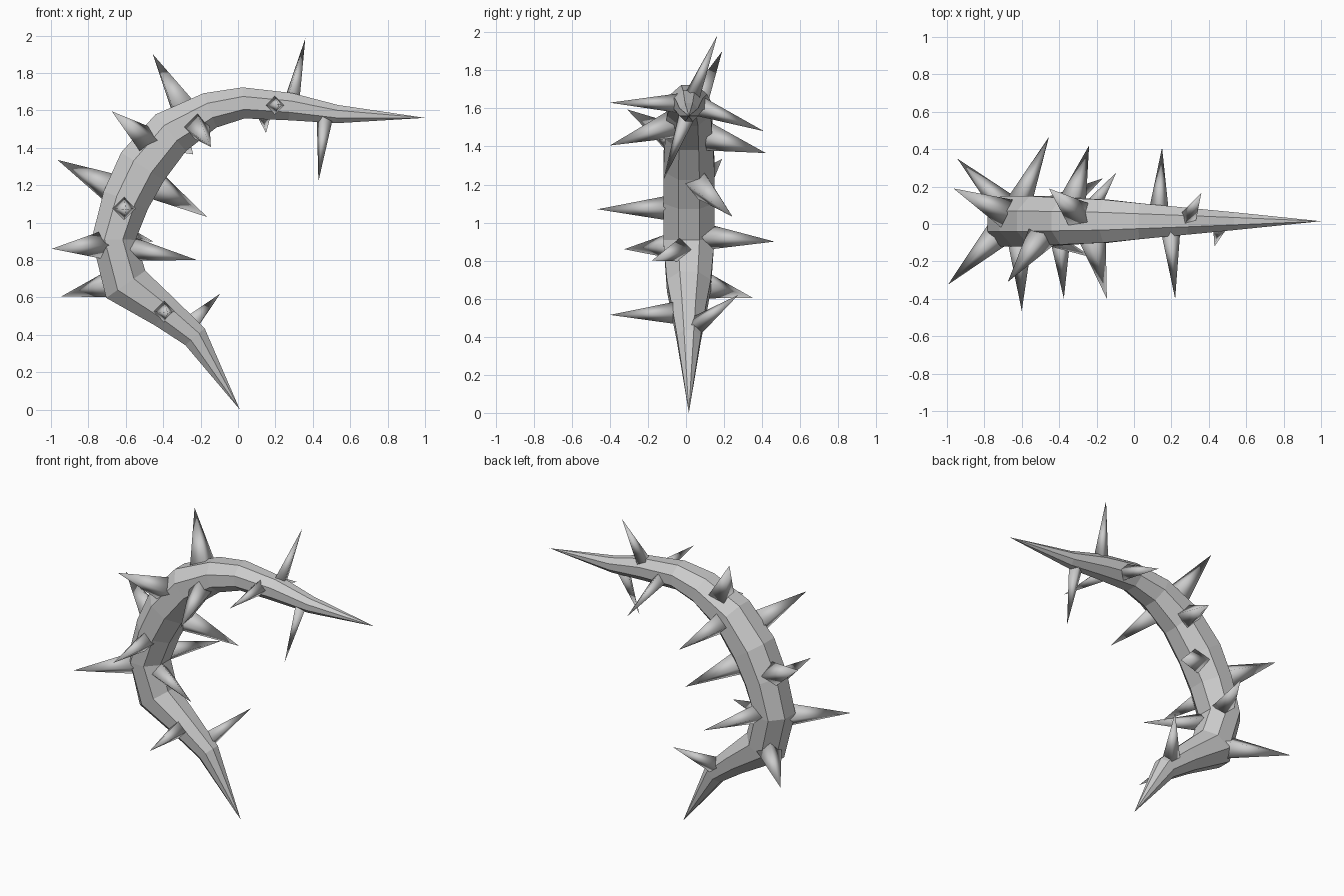
import bpy
import bmesh
import math
from mathutils import Vector

cube = bpy.data.objects.get("Cube")
if cube:
    bpy.data.objects.remove(cube, do_unlink=True)

bone = bpy.data.materials.new("pale_grey_bone")
bone.use_nodes = True
grey = (0.6, 0.6, 0.6, 1)
bone.diffuse_color = grey
bone.node_tree.nodes["Principled BSDF"].inputs["Base Color"].default_value = grey

# Spine stations: x, z, radius in the bend plane, radius across it
MID_Y = 0.015
SPINE = [
    (0.01, 0.0, 0, 0), (-0.23, 0.39, 0.07, 0.065), (-0.39, 0.52, 0.09, 0.09),
    (-0.6, 0.67, 0.13, 0.12), (-0.665, 0.91, 0.12, 0.14), (-0.6, 1.12, 0.13, 0.14),
    (-0.51, 1.3, 0.14, 0.14), (-0.36, 1.48, 0.13, 0.13), (-0.15, 1.6, 0.1, 0.12),
    (0.03, 1.64, 0.085, 0.1), (0.28, 1.62, 0.075, 0.075), (0.53, 1.58, 0.05, 0.05),
    (1.0, 1.56, 0, 0),
]
SIDES = 8

# Spikes: tip x, y, z, position along the spine, radius at the skin
SPIKES = [
    (0.36, 0.165, 1.985, 10, 0.042), (-0.455, 0.19, 1.9, 7.5, 0.075),
    (-0.675, -0.31, 1.595, 6.5, 0.075), (-0.965, 0.19, 1.335, 5.1, 0.075),
    (-0.995, -0.325, 0.86, 3.9, 0.07), (-0.945, 0.35, 0.605, 3.1, 0.07),
    (-0.095, 0.275, 0.62, 1.3, 0.05), (-0.22, -0.18, 0.8, 3.85, 0.06),
    (-0.165, 0.245, 1.03, 5.75, 0.075), (-0.145, -0.4, 1.405, 7.55, 0.07),
    (0.15, 0.41, 1.48, 9.4, 0.05), (0.43, -0.12, 1.22, 10.75, 0.042),
    (-0.6, -0.465, 1.07, 4.8, 0.062), (-0.375, -0.4, 0.515, 2.05, 0.055),
    (0.22, -0.4, 1.63, 9.65, 0.048), (-0.24, 0.42, 1.365, 7, 0.07),
    (-0.455, 0.465, 0.9, 4.1, 0.065),
]


def centre(i):
    return Vector((SPINE[i][0], MID_Y, SPINE[i][1]))


def finish(bm, name, smooth):
    bmesh.ops.recalc_face_normals(bm, faces=bm.faces)
    for f in bm.faces:
        f.smooth = smooth
    mesh = bpy.data.meshes.new(name)
    bm.to_mesh(mesh)
    bm.free()
    mesh.materials.append(bone)
    obj = bpy.data.objects.new(name, mesh)
    bpy.context.collection.objects.link(obj)
    return obj


# Faceted curved body, pointed at both ends
bm = bmesh.new()
last = len(SPINE) - 1
rings = []
for i in range(1, last):
    along = ((centre(i) - centre(i - 1)).normalized()
             + (centre(i + 1) - centre(i)).normalized()).normalized()
    side = Vector((0, 1, 0))
    out = side.cross(along)
    ring = []
    for k in range(SIDES):
        a = math.tau * (k + 0.5) / SIDES
        ring.append(bm.verts.new(centre(i) + out * math.cos(a) * SPINE[i][2] * 1.06
                                 + side * math.sin(a) * SPINE[i][3] * 1.04))
    rings.append(ring)
tips = [bm.verts.new(centre(0)), bm.verts.new(centre(last))]
for k in range(SIDES):
    n = (k + 1) % SIDES
    for lower, upper in zip(rings, rings[1:]):
        bm.faces.new((lower[k], lower[n], upper[n], upper[k]))
    for tip, ring in zip(tips, (rings[0], rings[-1])):
        bm.faces.new((tip, ring[k], ring[n]))
finish(bm, "curved_body", False)


# Smooth-shaded spikes rooted inside the body
def spike(number, x, y, z, t, radius):
    i = int(t)
    root = centre(i).lerp(centre(i + 1), t - i)
    thick = SPINE[i][2] + (SPINE[i + 1][2] - SPINE[i][2]) * (t - i)
    axis = Vector((x, y, z)) - root
    length = axis.length
    sink = thick * 0.5
    base = radius * (length - sink) / (length - thick)
    bm = bmesh.new()
    bmesh.ops.create_cone(bm, cap_ends=True, segments=4, radius1=base, radius2=0,
                          depth=length - sink)
    bmesh.ops.remove_doubles(bm, verts=bm.verts, dist=0.0001)
    bmesh.ops.translate(bm, verts=bm.verts, vec=(0, 0, (length + sink) / 2))
    bmesh.ops.rotate(bm, verts=bm.verts, matrix=axis.to_track_quat("Z", "Y").to_matrix())
    bmesh.ops.translate(bm, verts=bm.verts, vec=root)
    finish(bm, f"spike_{number}", True)


for number, data in enumerate(SPIKES, 1):
    spike(number, *data)
